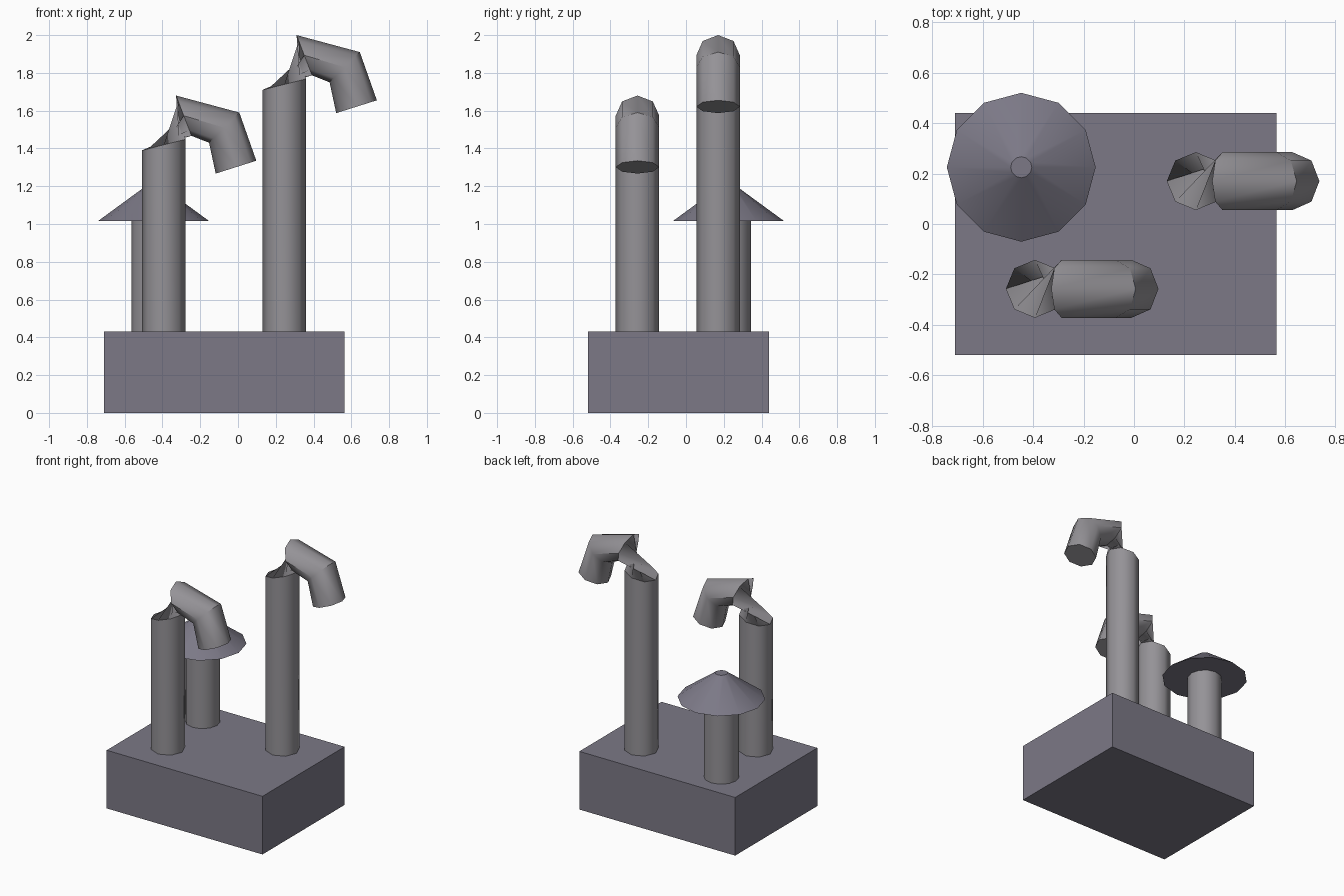
import bpy, bmesh, math
from mathutils import Vector

if "Cube" in bpy.data.objects:
    bpy.data.objects.remove(bpy.data.objects["Cube"])


def material(name, rgb):
    m = bpy.data.materials.new(name)
    m.diffuse_color = (*rgb, 1)
    m.use_nodes = True
    m.node_tree.nodes["Principled BSDF"].inputs["Base Color"].default_value = m.diffuse_color
    return m


slate = material("slate grey", (0.20, 0.19, 0.24))
steel = material("pipe grey", (0.30, 0.29, 0.31))


def finish(bm, name, mat, smooth=None):
    bmesh.ops.recalc_face_normals(bm, faces=bm.faces)
    me = bpy.data.meshes.new(name)
    bm.to_mesh(me)
    bm.free()
    me.materials.append(mat)
    ob = bpy.data.objects.new(name, me)
    bpy.context.collection.objects.link(ob)
    if smooth:
        bpy.ops.object.select_all(action='DESELECT')
        ob.select_set(True)
        bpy.context.view_layer.objects.active = ob
        bpy.ops.object.shade_smooth_by_angle(angle=math.radians(smooth))
    return ob


def loft(name, rings, mat, smooth):
    """Skin a list of equal-length point rings and cap both ends."""
    bm = bmesh.new()
    loops = [[bm.verts.new(p) for p in ring] for ring in rings]
    n = len(loops[0])
    for a, b in zip(loops, loops[1:]):
        for i in range(n):
            j = (i + 1) % n
            bm.faces.new((a[i], a[j], b[j], b[i]))
    bm.faces.new(loops[0][::-1])
    bm.faces.new(loops[-1])
    return finish(bm, name, mat, smooth)


def circle(x, y, z, r, n):
    return [(x + r * math.cos(2 * math.pi * i / n),
             y + r * math.sin(2 * math.pi * i / n), z) for i in range(n)]


# Base block
bm = bmesh.new()
bmesh.ops.create_cube(bm, size=1)
for v in bm.verts:
    v.co = Vector((v.co.x * 1.275 - 0.073, v.co.y * 0.96 - 0.04, v.co.z * 0.43 + 0.215))
finish(bm, "base_block", slate)

# Capped chimney: shaft and conical rain cap
CX, CY = -0.447, 0.225
loft("chimney_shaft", [circle(CX, CY, z, 0.118, 12) for z in (0.42, 1.03)], steel, 40)
loft("chimney_cap", [circle(CX, CY, 1.015, 0.295, 12),
                     circle(CX, CY, 1.2, 0.042, 12)], slate, 35)

# Bent pipes: each ring is given by its outer and inner (x, z) points;
# the neck is twisted half a turn between the stack and the elbow.
R = 0.115
ELBOW = [((0.13, 1.71), (0.36, 1.768), False),
         ((0.31, 2.0), (0.392, 1.787), True),
         ((0.645, 1.91), (0.485, 1.75), True),
         ((0.735, 1.655), (0.52, 1.587), True)]


def bent_pipe(name, dx, y, dz):
    rings = [[(0.245 + dx - R * math.cos(t), y + R * math.sin(t), 0.42)
              for t in (i * math.pi / 4 for i in range(8))]]
    for (ox, oz), (ix, iz), twisted in ELBOW:
        s = -1 if twisted else 1
        ring = []
        for i in range(8):
            c, sn = s * math.cos(i * math.pi / 4), s * math.sin(i * math.pi / 4)
            ring.append(((ox + ix) / 2 + c * (ox - ix) / 2 + dx, y + R * sn,
                         (oz + iz) / 2 + c * (oz - iz) / 2 + dz))
        rings.append(ring)
    loft(name, rings, steel, 50)


bent_pipe("tall_bent_pipe", 0, 0.17, 0)
bent_pipe("short_bent_pipe", -0.638, -0.257, -0.32)
